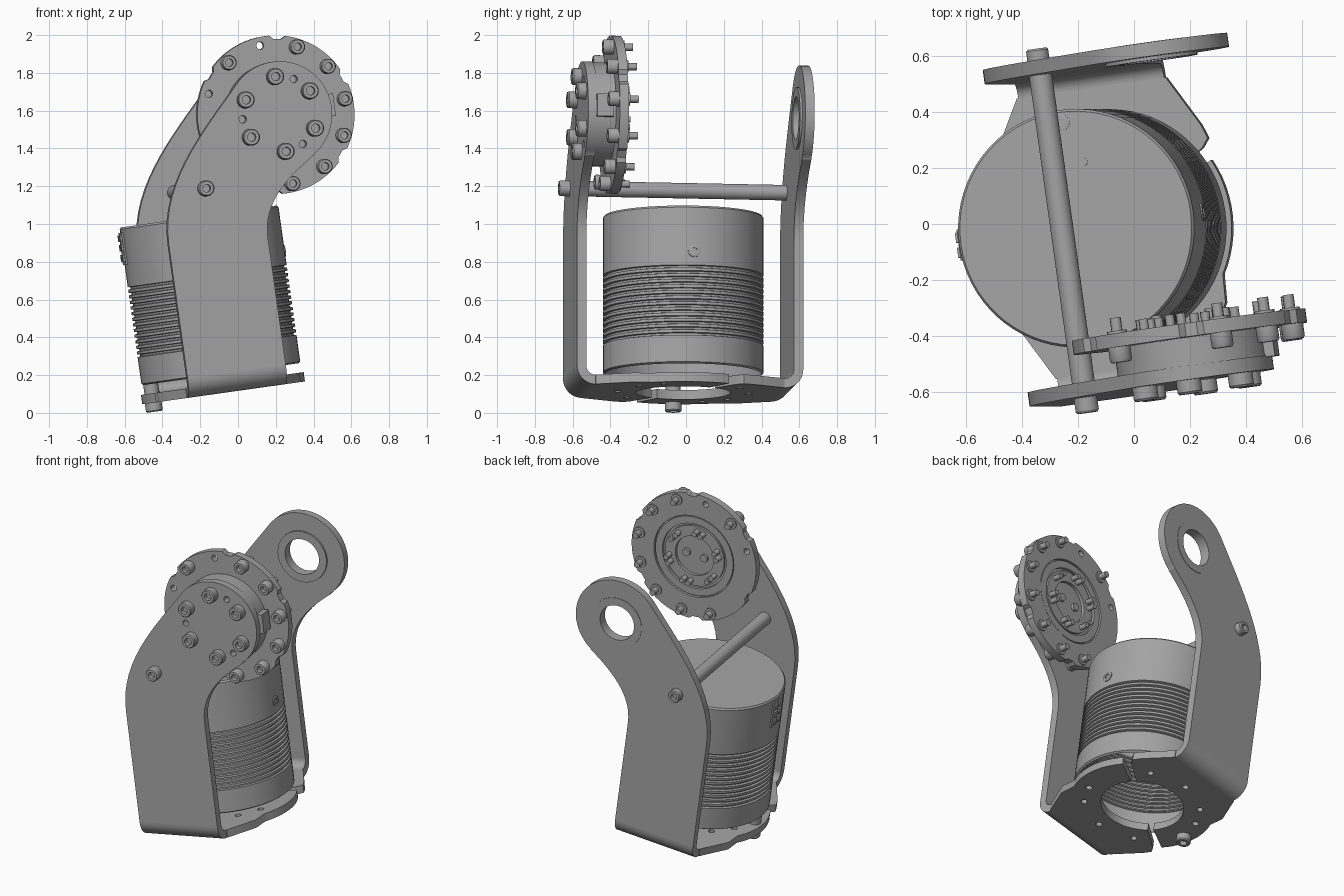
import bpy, bmesh, math
from math import radians, sin, cos, pi
from mathutils import Matrix, Vector
from mathutils.geometry import interpolate_bezier

if "Cube" in bpy.data.objects:
    bpy.data.objects.remove(bpy.data.objects["Cube"], do_unlink=True)

grey = bpy.data.materials.new("aluminium_grey")
grey.use_nodes = True
COLOUR = (0.37, 0.37, 0.37, 1)
grey.diffuse_color = COLOUR
grey.node_tree.nodes["Principled BSDF"].inputs["Base Color"].default_value = COLOUR

# The whole bracket leans and is turned a little
ROOT = (Matrix.Translation((-0.09, -0.015, 0.205))
        @ Matrix.Rotation(radians(-8), 4, 'Y') @ Matrix.Rotation(radians(8), 4, 'Z'))
JOINT = Vector((0.42, 0, 1.32))          # joint axis position
UPRIGHT = Matrix.Rotation(pi / 2, 4, 'X')   # drawing plane turned to face the front
HUB = Matrix.Translation(JOINT) @ UPRIGHT
BACKWARD = Matrix.Rotation(-pi / 2, 4, 'X')


def finish(name, bm, frame):
    bmesh.ops.remove_doubles(bm, verts=bm.verts, dist=1e-5)
    bmesh.ops.recalc_face_normals(bm, faces=bm.faces)
    mesh = bpy.data.meshes.new(name)
    bm.to_mesh(mesh)
    bm.free()
    mesh.materials.append(grey)
    mesh.shade_smooth()
    mesh.set_sharp_from_angle(angle=radians(30))
    obj = bpy.data.objects.new(name, mesh)
    bpy.context.collection.objects.link(obj)
    obj.matrix_world = ROOT @ frame
    return obj


def lathe(name, profile, frame=Matrix(), steps=32):
    """Turn (radius, height) points about the frame's z axis."""
    bm = bmesh.new()
    verts = [bm.verts.new((r, 0, h)) for r, h in profile]
    edges = [bm.edges.new(pair) for pair in zip(verts, verts[1:])]
    bmesh.ops.spin(bm, geom=verts + edges, axis=(0, 0, 1), cent=(0, 0, 0),
                   angle=2 * pi, steps=steps)
    return finish(name, bm, frame)


def cylinder(name, r, low, high, frame=Matrix(), steps=32):
    return lathe(name, [(0, low), (r, low), (r, high), (0, high)], frame, steps)


def sheet(name, outlines, low, high, frame=Matrix()):
    """Extrude a flat outline; further outlines are holes."""
    curve = bpy.data.curves.new(name, 'CURVE')
    curve.dimensions = '2D'
    curve.fill_mode = 'BOTH'
    curve.extrude = (high - low) / 2
    for pts in outlines:
        spline = curve.splines.new('POLY')
        spline.points.add(len(pts) - 1)
        for p, (x, y) in zip(spline.points, pts):
            p.co = (x, y, 0, 1)
        spline.use_cyclic_u = True
    temp = bpy.data.objects.new(name + "_outline", curve)
    bpy.context.collection.objects.link(temp)
    bpy.context.view_layer.update()
    mesh = bpy.data.meshes.new_from_object(
        temp.evaluated_get(bpy.context.evaluated_depsgraph_get()))
    bm = bmesh.new()
    bm.from_mesh(mesh)
    bpy.data.objects.remove(temp, do_unlink=True)
    bpy.data.meshes.remove(mesh)
    return finish(name, bm, frame @ Matrix.Translation((0, 0, (low + high) / 2)))


def box(name, centre, size):
    bm = bmesh.new()
    bmesh.ops.create_cube(bm, size=1)
    bmesh.ops.scale(bm, vec=size, verts=bm.verts)
    return finish(name, bm, Matrix.Translation(centre))


def polar(r, deg):
    return r * cos(radians(deg)), r * sin(radians(deg))


def arc(r, a, b, n=24, centre=(0, 0)):
    pts = [polar(r, a + (b - a) * i / n) for i in range(n + 1)]
    return [(x + centre[0], y + centre[1]) for x, y in pts]


def ring(r, centre=(0, 0), n=24):
    return arc(r, 0, 360, n, centre)[:-1]


def shifted(frame, x, y, z=0):
    return frame @ Matrix.Translation((x, y, z))


def socket_screw(name, frame, r=0.045, height=0.05, tail=0.0):
    lathe(name, [(0, height * 0.4), (r * 0.5, height * 0.4), (r * 0.5, height),
                 (r * 0.88, height), (r, height * 0.85), (r, 0), (0, 0)], frame, 20)
    if tail:
        cylinder(name + "_shank", r * 0.5, -tail, 0, frame, 12)


# Side plates: straight leg bending forward into a round eye
def curve_points(*ctrl):
    return [(p.x, p.y) for p in interpolate_bezier(*[Vector((*c, 0)) for c in ctrl], 16)]


eye = (JOINT.x, JOINT.z)
arm = [(0.265, 0), (-0.265, 0)]
arm += curve_points((-0.265, 0.72), (-0.265, 1.05), (0.02, 1.3), (0.222, 1.518))
arm += arc(0.28, 134, -57, 32, eye)
arm += curve_points((0.57, 1.08), (0.40, 0.975), (0.265, 0.86), (0.265, 0.68))
vents = [ring(0.02, (eye[0] + x, eye[1] + y), 12)
         for x, y in (polar(0.2, a) for a in (60, 180, 300))]
sheet("front_side_plate", [arm] + vents, 0.555, 0.605, UPRIGHT)
sheet("back_side_plate", [arm, ring(0.14, eye, 32)], -0.605, -0.555, UPRIGHT)
lathe("back_bearing", [(0.115, 0.543), (0.165, 0.543), (0.165, 0.608), (0.115, 0.608),
                       (0.115, 0.543)], Matrix.Translation(JOINT) @ BACKWARD, 40)

# Folded corners and the two halves of the base
half = arc(0.25, 206, 34, 28)
half += [polar(0.435, 33), (0.39, 0.27), (0.372, 0.32), (0.27, 0.505),
         (-0.27, 0.505), (-0.372, 0.32)]
half += arc(0.435, 150, 206, 12)
holes = [ring(0.02, polar(0.35, a), 12) for a in (50, 90, 130, 155)]
fold = arc(0.1, 270, 360, 10, (0.505, 0)) + arc(0.05, 360, 270, 10, (0.505, 0))
SIDEWAYS = Matrix(((0, 0, 1, 0), (1, 0, 0, 0), (0, 1, 0, 0), (0, 0, 0, 1)))
for side, turn in (("back", 0), ("front", pi)):
    spun = Matrix.Rotation(turn, 4, 'Z')
    sheet(side + "_base_half", [half] + holes, -0.1, -0.05, spun)
    sheet(side + "_fold", [fold], -0.265, 0.265, spun @ SIDEWAYS)

# Base screw with its spacer
cylinder("base_spacer", 0.04, -0.05, 0.01, shifted(Matrix(), -0.38, 0), 20)
socket_screw("base_screw", Matrix.Translation((-0.38, 0, -0.1)) @ Matrix.Rotation(pi, 4, 'X'),
             0.045, 0.048)

# Motor housing with cooling grooves, open underneath
R = 0.425
housing = [(R - 0.012, 0), (R, 0.008)]
for i in range(13):
    z = 0.15 + i * 0.03
    housing += [(R, z), (R - 0.014, z + 0.003), (R - 0.014, z + 0.012), (R, z + 0.015)]
housing += [(R, 0.833), (R - 0.008, 0.843), (0, 0.843)]
lathe("motor_housing", housing, Matrix(), 72)

# Small fittings on the motor
socket_screw("motor_top_screw", Matrix.Translation((0, 0.38, 0.84)), 0.03, 0.006)
cylinder("motor_top_plug", 0.015, 0.84, 0.847, shifted(Matrix(), 0.06, 0.23), 16)
socket_screw("motor_side_screw",
             Matrix.Translation((R - 0.006, 0, 0.6)) @ Matrix.Rotation(pi / 2, 4, 'Y'),
             0.033, 0.012)
box("connector_panel", (-0.42, 0, 0.73), (0.02, 0.11, 0.17))
for i, z in enumerate((0.68, 0.735, 0.785)):
    for y in (-0.027, 0.027):
        box("connector_socket", (-0.43, y, z), (0.018, 0.036, 0.035))

# Cross rod between the plates
ROD = Matrix.Translation((-0.03, 0, 0.985)) @ UPRIGHT
cylinder("cross_rod", 0.041, -0.555, 0.555, ROD)
socket_screw("rod_front_screw", shifted(ROD, 0, 0, 0.605), 0.042, 0.055)
socket_screw("rod_back_screw", Matrix.Translation((-0.03, 0.605, 0.985)) @ BACKWARD,
             0.04, 0.045)

# Joint actuator on the front plate
cylinder("joint_body", 0.275, 0.45, 0.556, HUB, 56)
box("joint_connector", (0.70, -0.515, 1.33), (0.045, 0.09, 0.12))

# Flange with a notched rim
rim = []
for a in range(0, 360, 3):
    rim.append(polar(0.402 if (a - 18) % 60 < 7 else 0.42, a))
bolt_angles = [5 + 30 * k for k in range(12)]
sheet("joint_flange", [rim, ring(0.27, n=48)]
      + [ring(0.02, polar(0.375, a), 12) for a in (95, 155)], 0.407, 0.456, HUB)
lathe("joint_hub", [(0, 0.436), (0.13, 0.436), (0.13, 0.416), (0.2, 0.416), (0.2, 0.43),
                    (0.215, 0.43), (0.215, 0.412), (0.262, 0.412), (0.262, 0.425),
                    (0.275, 0.425), (0.275, 0.456), (0, 0.456)], HUB, 56)

# Flange bolts, hub pins and plate screws
for a in bolt_angles:
    if a not in (95, 155, 185, 215):
        x, y = polar(0.375, a)
        spot = shifted(HUB, x, y, 0.456)
        socket_screw("flange_bolt", spot, 0.04, 0.055, 0.105)
        cylinder("flange_washer", 0.036, -0.058, -0.04, spot, 16)
for k in range(6):
    for offset in (0, 14):
        x, y = polar(0.17, 30 + 60 * k + offset)
        cylinder("hub_pin", 0.017, 0.365, 0.43, shifted(HUB, x, y), 12)
    x, y = polar(0.2, 30 + 60 * k)
    socket_screw("plate_screw", shifted(HUB, x, y, 0.605), 0.045, 0.05)
for x in (-0.06, 0.06):
    cylinder("hub_centre_screw", 0.025, 0.418, 0.44, shifted(HUB, x, 0), 16)
